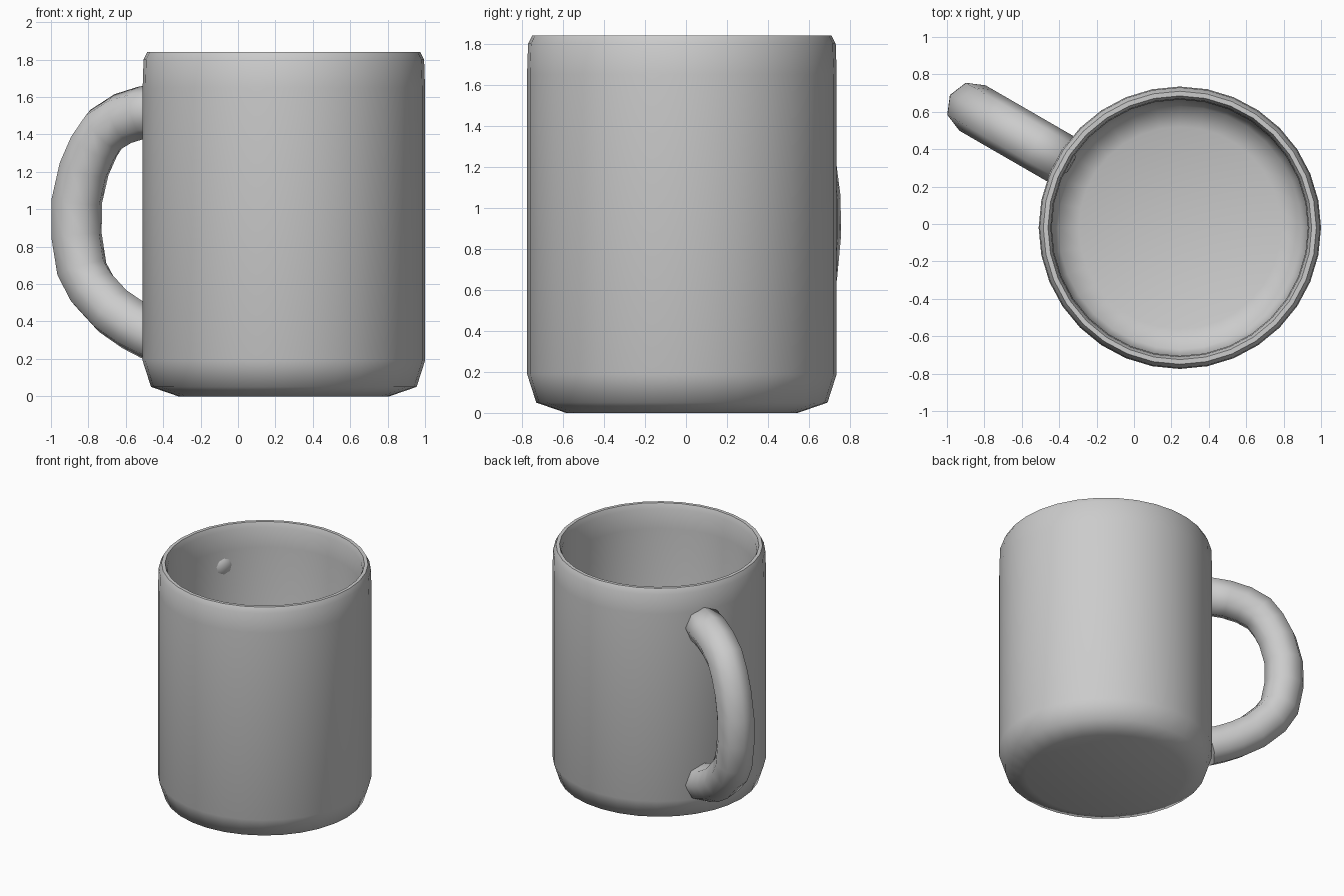
import bpy, bmesh
from math import pi, cos, sin, radians
from mathutils import Vector

if "Cube" in bpy.data.objects:
    bpy.data.objects.remove(bpy.data.objects["Cube"])

CENTER = Vector((0.245, -0.02, 0))


def make_object(name, bm, angle):
    bmesh.ops.recalc_face_normals(bm, faces=bm.faces)
    mesh = bpy.data.meshes.new(name)
    bm.to_mesh(mesh)
    bm.free()
    obj = bpy.data.objects.new(name, mesh)
    bpy.context.collection.objects.link(obj)
    obj.location = CENTER
    bpy.ops.object.select_all(action='DESELECT')
    obj.select_set(True)
    bpy.context.view_layer.objects.active = obj
    bpy.ops.object.shade_smooth_by_angle(angle=radians(angle))
    return obj


def bridge(bm, rings):
    for a, b in zip(rings, rings[1:]):
        n = len(a)
        for i in range(n):
            j = (i + 1) % n
            bm.faces.new((a[i], a[j], b[j], b[i]))
    bm.faces.new(rings[0])
    bm.faces.new(rings[-1])


# Cup: lathed profile, up the outside, over the rim, down the inside
profile = [(0.565, 0), (0.71, 0.05), (0.755, 0.19), (0.755, 1.65),
           (0.75, 1.80), (0.73, 1.84), (0.705, 1.84), (0.69, 1.80),
           (0.685, 1.65), (0.685, 0.24), (0.65, 0.12), (0.54, 0.08)]
SIDES = 32
bm = bmesh.new()
bridge(bm, [[bm.verts.new((r * cos(2 * pi * i / SIDES), r * sin(2 * pi * i / SIDES), z))
             for i in range(SIDES)] for r, z in profile])
make_object("cup", bm, 60)

# Handle: octagonal tube swept along a path of (distance from axis, height, tube radius)
R = 0.14
path = [(0.67, 1.535, 0.045), (0.74, 1.53, R), (0.87, 1.518, R), (0.993, 1.485, R),
        (1.103, 1.425, R), (1.172, 1.335, R), (1.233, 1.215, R), (1.279, 1.04, R),
        (1.28, 0.86, R), (1.247, 0.68, R), (1.183, 0.575, R), (1.056, 0.455, R),
        (0.93, 0.38, R), (0.83, 0.335, R), (0.73, 0.30, R)]
out = Vector((cos(radians(150)), sin(radians(150)), 0))
side = Vector((-out.y, out.x, 0))
points = [out * r + Vector((0, 0, z)) for r, z, _ in path]
bm = bmesh.new()
rings = []
for k, p in enumerate(points):
    tangent = (points[min(k + 1, len(points) - 1)] - points[max(k - 1, 0)]).normalized()
    normal = tangent.cross(side)
    rings.append([bm.verts.new(p + path[k][2] * (normal * cos(pi * i / 4) + side * sin(pi * i / 4)))
                  for i in range(8)])
bridge(bm, rings)
make_object("handle", bm, 60)
